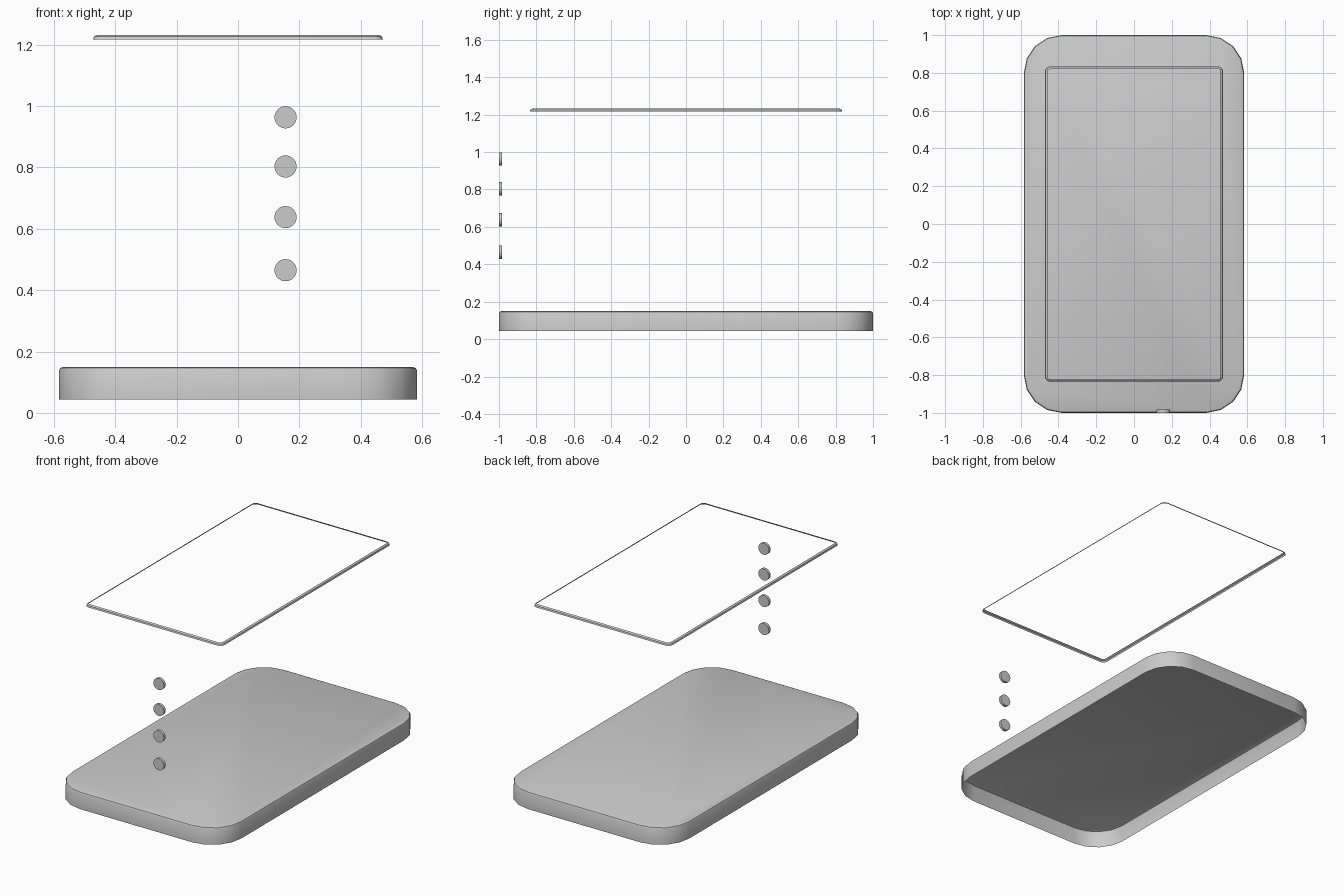
import bpy, bmesh, math
from mathutils import Matrix

if "Cube" in bpy.data.objects:
    bpy.data.objects.remove(bpy.data.objects["Cube"])


def rounded_rect(hx, hy, r, segs):
    """Counter-clockwise outline of a rectangle with rounded corners."""
    pts = []
    for i, (sx, sy) in enumerate([(1, 1), (-1, 1), (-1, -1), (1, -1)]):
        for k in range(segs + 1):
            a = math.pi / 2 * (i + k / segs)
            pts.append((sx * (hx - r) + r * math.cos(a),
                        sy * (hy - r) + r * math.sin(a)))
    return pts


def finish(name, bm):
    mesh = bpy.data.meshes.new(name)
    bm.to_mesh(mesh)
    bm.free()
    obj = bpy.data.objects.new(name, mesh)
    bpy.context.collection.objects.link(obj)
    bpy.ops.object.select_all(action='DESELECT')
    obj.select_set(True)
    bpy.context.view_layer.objects.active = obj
    bpy.ops.object.shade_smooth_by_angle(angle=math.radians(35))
    return obj


def rounded_shell(name, hx, hy, r, segs, profile, cap):
    """Skin rounded outlines stacked along a profile of (inset, z)."""
    bm = bmesh.new()
    rings = [[bm.verts.new((x, y, z)) for x, y in
              rounded_rect(hx - inset, hy - inset, r - inset, segs)]
             for inset, z in profile]
    n = len(rings[0])
    for lo, hi in zip(rings, rings[1:]):
        for i in range(n):
            j = (i + 1) % n
            bm.faces.new((lo[i], lo[j], hi[j], hi[i]))
    if cap:
        bm.faces.new(rings[-1])
    return finish(name, bm)


# Body cover: open underneath, narrow bevel around the top
rounded_shell("body_cover", 0.583, 1.0, 0.2, 4,
              [(0, 0.043), (0, 0.138), (0.004, 0.146), (0.014, 0.15)], True)

# Floating screen rim: thin open bevelled strip
rounded_shell("screen_rim", 0.472, 0.835, 0.03, 4,
              [(0, 1.217), (0.003, 1.226), (0.013, 1.232)], False)

# Column of floating round buttons facing the front
for i, z in enumerate([0.465, 0.638, 0.803, 0.963]):
    bm = bmesh.new()
    bmesh.ops.create_cone(
        bm, cap_ends=True, segments=32, radius1=0.036, radius2=0.036, depth=0.017,
        matrix=Matrix.Translation((0.155, -0.9915, z)) @ Matrix.Rotation(math.pi / 2, 4, 'X'))
    finish(f"button_{i + 1}", bm)
